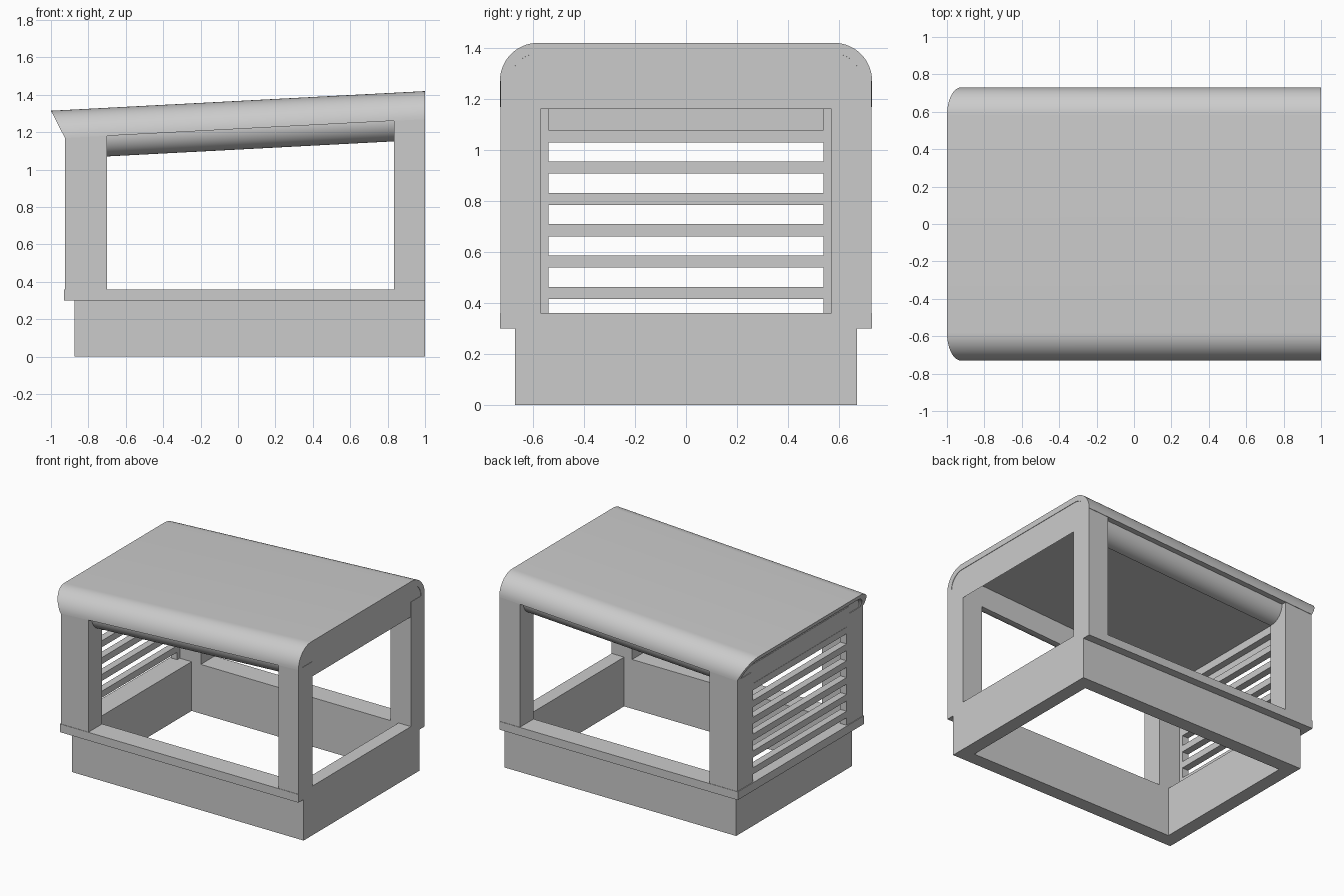
import bpy, bmesh, math

if "Cube" in bpy.data.objects:
    bpy.data.objects.remove(bpy.data.objects["Cube"], do_unlink=True)

grey = bpy.data.materials.new("light grey")
grey.use_nodes = True
colour = (0.6, 0.6, 0.6, 1)
grey.diffuse_color = colour
grey.node_tree.nodes["Principled BSDF"].inputs["Base Color"].default_value = colour


def roof(x):
    """Height of the sloping roof top at x."""
    return 1.3675 + 0.0525 * x


def finish(name, bm, smooth=False):
    bmesh.ops.recalc_face_normals(bm, faces=bm.faces)
    mesh = bpy.data.meshes.new(name)
    bm.to_mesh(mesh)
    bm.free()
    mesh.materials.append(grey)
    ob = bpy.data.objects.new(name, mesh)
    bpy.context.collection.objects.link(ob)
    if smooth:
        bpy.ops.object.select_all(action='DESELECT')
        ob.select_set(True)
        bpy.context.view_layer.objects.active = ob
        bpy.ops.object.shade_smooth_by_angle(angle=math.radians(30))
    return ob


def loft(name, start, end, smooth=False):
    """Solid between two matching outlines."""
    bm = bmesh.new()
    a = [bm.verts.new(p) for p in start]
    b = [bm.verts.new(p) for p in end]
    n = len(a)
    for i in range(n):
        j = (i + 1) % n
        bm.faces.new((a[i], a[j], b[j], b[i]))
    caps = [bm.faces.new(a), bm.faces.new(b)]
    bmesh.ops.triangulate(bm, faces=caps)
    return finish(name, bm, smooth)


def block(name, x0, x1, y0, y1, z0, top):
    """Upright block whose top follows a height function of x."""
    plan = [(x0, y0), (x1, y0), (x1, y1), (x0, y1)]
    return loft(name, [(x, y, z0) for x, y in plan],
                [(x, y, top(x)) for x, y in plan])


def ring(name, outer, inner, z0, z1):
    """Rectangular frame; outer and inner are (x0, x1, half width)."""
    bm = bmesh.new()
    loops = []
    for (x0, x1, w), z in ((outer, z0), (outer, z1), (inner, z1), (inner, z0)):
        loops.append([bm.verts.new(p) for p in
                      ((x0, -w, z), (x1, -w, z), (x1, w, z), (x0, w, z))])
    for k in range(4):
        a, b = loops[k], loops[(k + 1) % 4]
        for i in range(4):
            j = (i + 1) % 4
            bm.faces.new((a[i], a[j], b[j], b[i]))
    return finish(name, bm)


def arc(radius, a0, a1, steps=16):
    """Arc about the roof edge centre, as (y, drop below roof top)."""
    out = []
    for i in range(steps + 1):
        a = math.radians(a0 + (a1 - a0) * i / steps)
        out.append((0.58 + radius * math.cos(a), 0.15 - radius * math.sin(a)))
    return out


def mirrored(half):
    return half + [(-y, d) for y, d in reversed(half)]


# Base and the sill resting on it
hollow = (-0.775, 0.90, 0.57)
ring("base", (-0.875, 1.0, 0.67), hollow, 0, 0.30)
ring("sill", (-0.93, 1.0, 0.73), hollow, 0.30, 0.36)

# Four corner posts
for side, s in (("right", -1), ("left", 1)):
    for end, x0, x1 in (("tall", 0.835, 1.0), ("short", -0.925, -0.70)):
        block(f"{end}_{side}_post", x0, x1, s * 0.57, s * 0.727, 0.36,
              lambda x: roof(x) - 0.15)

# Roof shell with rounded sides and a raked overhang at the low end
shell = mirrored(arc(0.15, 90, 0)[::-1])
shell += mirrored(arc(0.108, 90, 0)[::-1])[::-1]


def raked(d):
    return -1 + 0.5 * d


loft("roof_shell", [(raked(d), y, roof(raked(d)) - d) for y, d in shell],
     [(1.0, y, roof(1.0) - d) for y, d in shell], True)

# Ceiling with rounded rails hanging along both sides
lining = mirrored([(0.57, 0.10), (0.57, 0.26)] + arc(0.11, -90, 90, 32))
loft("ceiling_and_rails", [(-0.92, y, roof(-0.92) - d) for y, d in lining],
     [(0.997, y, roof(0.997) - d) for y, d in lining], True)

# Louvred end panel
px = (-0.922, -0.87)
for side, s in (("right", -1), ("left", 1)):
    block(f"louvre_{side}_stile", *px, s * 0.54, s * 0.57, 0.36,
          lambda x: roof(x) - 0.10)
block("louvre_header", *px, -0.54, 0.54, 1.165, lambda x: roof(x) - 0.10)
for i in range(6):
    z = 0.415 + 0.123 * i
    block(f"louvre_slat_{i + 1}", *px, -0.54, 0.54, z, lambda x: z + 0.048)
